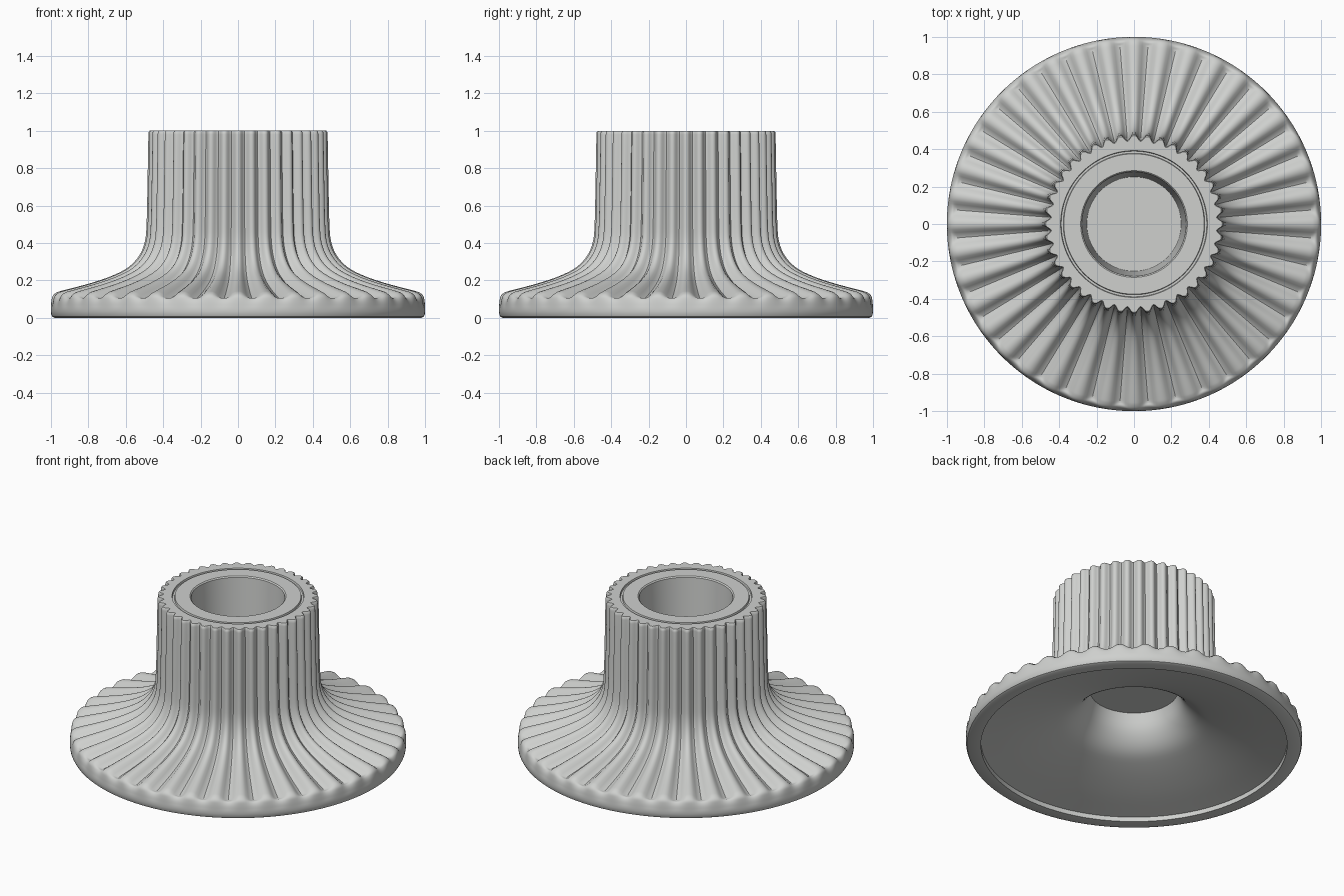
import bpy, bmesh, math
from mathutils import Vector

if "Cube" in bpy.data.objects:
    bpy.data.objects.remove(bpy.data.objects["Cube"])

FLUTES = 40
SEGS = FLUTES * 10

mat = bpy.data.materials.new("light grey")
mat.diffuse_color = (0.62, 0.63, 0.615, 1)
mat.use_nodes = True
mat.node_tree.nodes["Principled BSDF"].inputs["Base Color"].default_value = mat.diffuse_color


def smooth_curve(pts, steps=4):
    """Catmull-Rom resampling of (radius, height, flute depth) points."""
    p = [Vector(q) for q in pts]
    p = [2 * p[0] - p[1]] + p + [2 * p[-1] - p[-2]]
    out = []
    for i in range(1, len(p) - 2):
        a, b, c, d = p[i - 1:i + 3]
        for k in range(steps):
            t = k / steps
            out.append(0.5 * (2 * b + (c - a) * t + (2 * a - 5 * b + 4 * c - d) * t * t
                              + (3 * b - a - 3 * c + d) * t ** 3))
    return out + [p[-2]]


def lathe(name, profile):
    """Spin a profile; each ring is pushed inwards along its normal in the grooves."""
    bm = bmesh.new()
    rings = []
    n = len(profile)
    for i, (r, z, depth) in enumerate(profile):
        a, b = profile[max(i - 1, 0)], profile[min(i + 1, n - 1)]
        tan = Vector((b[0] - a[0], b[1] - a[1])).normalized()
        nrm = Vector((tan.y, -tan.x))
        if z > 0.985:
            nrm = Vector((1, 0))
        if r < 1e-6:
            rings.append([bm.verts.new((0, 0, z))])
            continue
        ring = []
        for s in range(SEGS):
            th = 2 * math.pi * s / SEGS
            g = depth * (0.5 - 0.5 * math.cos(FLUTES * th)) ** 1.4
            rr, zz = r - nrm.x * g, z - nrm.y * g
            ring.append(bm.verts.new((rr * math.cos(th), rr * math.sin(th), zz)))
        rings.append(ring)
    for lo, hi in zip(rings, rings[1:]):
        for s in range(SEGS):
            t = (s + 1) % SEGS
            if len(lo) == 1:
                bm.faces.new((lo[0], hi[t], hi[s]))
            elif len(hi) == 1:
                bm.faces.new((lo[s], lo[t], hi[0]))
            else:
                bm.faces.new((lo[s], lo[t], hi[t], hi[s]))
    bmesh.ops.recalc_face_normals(bm, faces=bm.faces)
    me = bpy.data.meshes.new(name)
    bm.to_mesh(me)
    bm.free()
    me.materials.append(mat)
    ob = bpy.data.objects.new(name, me)
    bpy.context.collection.objects.link(ob)
    bpy.context.view_layer.objects.active = ob
    ob.select_set(True)
    bpy.ops.object.shade_smooth_by_angle(angle=math.radians(35))
    ob.select_set(False)


# hollow underside, from the ceiling disc out to the foot ring
under = [(0, 0.37, 0)] + smooth_curve([
    (0.26, 0.37, 0), (0.30, 0.265, 0), (0.38, 0.18, 0), (0.50, 0.13, 0),
    (0.70, 0.075, 0), (0.91, 0.03, 0)])
foot = [(0.91, 0, 0), (0.98, 0, 0), (0.992, 0.006, 0), (0.998, 0.018, 0), (1.0, 0.035, 0)]

# fluted outside: rim, flare and collar
outer = smooth_curve([
    (1.0, 0.05, 0), (0.997, 0.09, 0.008), (0.99, 0.118, 0.025), (0.968, 0.136, 0.038),
    (0.93, 0.148, 0.04), (0.80, 0.182, 0.04), (0.68, 0.222, 0.038), (0.59, 0.268, 0.035),
    (0.53, 0.33, 0.032), (0.497, 0.41, 0.03), (0.488, 0.52, 0.03), (0.484, 0.70, 0.03),
    (0.479, 0.98, 0.03)])
lip = [(0.478, 0.992, 0.03), (0.472, 1.0, 0.03)]

# top face with a fine ring groove, then the tapering blind bore
top = [(0.392, 1.0, 0), (0.389, 0.988, 0), (0.378, 0.988, 0), (0.375, 1.0, 0),
       (0.285, 1.0, 0), (0.278, 0.993, 0), (0.252, 0.40, 0), (0, 0.40, 0)]

lathe("fluted_flared_base", under + foot + outer + lip + top)
